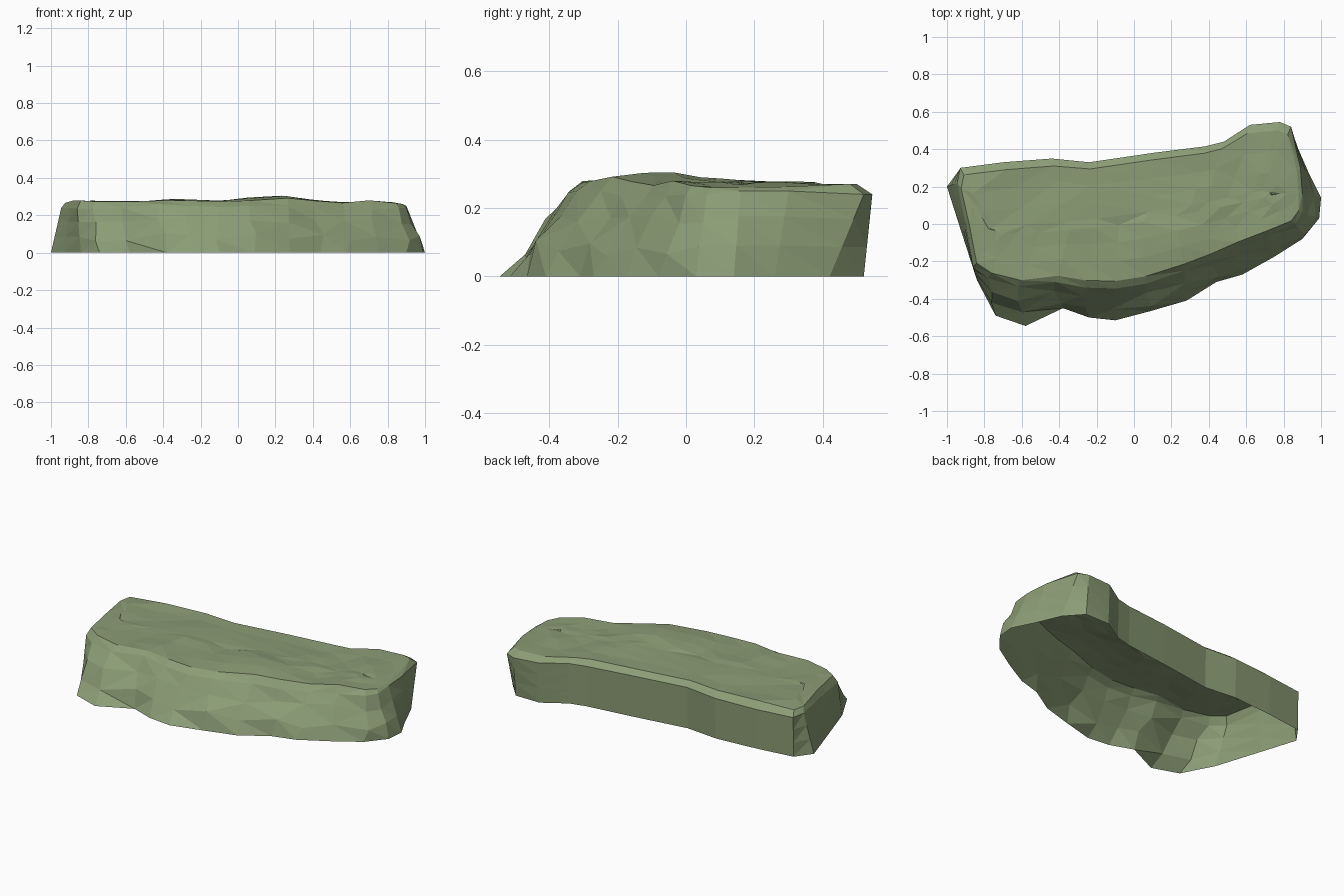
import bpy, bmesh, random
from mathutils import Vector

random.seed(4)

# Outline stations, counter-clockwise seen from above: base x, y, then rim x, y, z
BACK = [(0.78, 0.52, 0.78, 0.545, 0.24), (0.62, 0.52, 0.62, 0.53, 0.245),
        (0.48, 0.435, 0.48, 0.44, 0.245), (0.38, 0.41, 0.38, 0.415, 0.245),
        (0.10, 0.375, 0.10, 0.38, 0.25), (-0.24, 0.325, -0.24, 0.33, 0.25),
        (-0.44, 0.345, -0.44, 0.35, 0.245), (-0.70, 0.325, -0.70, 0.33, 0.24),
        (-0.93, 0.295, -0.93, 0.30, 0.24)]
SIDES_FRONT = [
    (-1.00, 0.20, -0.945, 0.22, 0.24), (-0.93, -0.02, -0.90, 0.00, 0.24),
    (-0.84, -0.30, -0.86, -0.23, 0.235), (-0.74, -0.49, -0.78, -0.29, 0.23),
    (-0.58, -0.545, -0.62, -0.335, 0.24), (-0.38, -0.45, -0.42, -0.31, 0.26),
    (-0.24, -0.50, -0.26, -0.34, 0.25), (-0.10, -0.515, -0.10, -0.345, 0.245),
    (0.09, -0.465, 0.06, -0.32, 0.25), (0.28, -0.41, 0.27, -0.25, 0.25),
    (0.44, -0.31, 0.42, -0.19, 0.235), (0.58, -0.27, 0.57, -0.12, 0.23),
    (0.75, -0.175, 0.72, -0.06, 0.235), (0.90, -0.08, 0.86, 0.00, 0.24),
    (0.99, 0.03, 0.90, 0.06, 0.24), (1.00, 0.14, 0.90, 0.16, 0.25),
    (0.94, 0.26, 0.89, 0.30, 0.25), (0.87, 0.42, 0.84, 0.52, 0.24)]
PROFILE = [(-0.95, .265), (-0.86, .28), (-0.55, .268), (-0.38, .29), (-0.08, .278),
           (0.02, .294), (0.26, .309), (0.52, .266), (0.70, .278), (0.95, .26)]


def top_height(x, y):
    """Height of the weathered top, following the long profile."""
    h = PROFILE[0][1] if x < 0 else PROFILE[-1][1]
    for (x0, z0), (x1, z1) in zip(PROFILE, PROFILE[1:]):
        if x0 <= x <= x1:
            h = z0 + (z1 - z0) * (x - x0) / (x1 - x0)
    away = min(1, abs(y + 0.08) / 0.3)
    return h * (1 - away) + min(h, 0.275) * away


def spine(x):
    """Middle line of the slab that the top rings shrink towards."""
    sx = x * 0.8
    return Vector((sx, 0.03 + 0.14 * sx + 0.06 * sx * sx, 0))


bm = bmesh.new()
stations = BACK + SIDES_FRONT
rings = []

# Side wall: flat at the back and ends, chipped at the front
for t, bulge in ((0, 0), (0.36, 0.012), (0.70, 0.004), (1, 0)):
    ring = []
    for i, (bx, by, rx, ry, rz) in enumerate(stations):
        p = Vector((bx, by, 0)).lerp(Vector((rx, ry, rz)), t)
        if len(BACK) + 2 < i < len(stations) - 3 and 0 < t < 1:
            out = Vector((p.x * 0.4, p.y - 0.1, 0)).normalized()
            p += out * (bulge + random.uniform(-0.016, 0.016))
            p.z += random.uniform(-0.025, 0.025)
            p.x += random.uniform(-0.025, 0.025)
        ring.append(bm.verts.new(p))
    rings.append(ring)

# Top: bevelled lip, then uneven rings closing on the spine
for k, s in enumerate((0.11, 0.38, 0.68, 0.93)):
    ring = []
    for bx, by, rx, ry, rz in stations:
        p = Vector((rx, ry, 0)).lerp(spine(rx), s)
        if k == 1:
            p.x += random.uniform(-0.015, 0.015)
            p.y += random.uniform(-0.015, 0.015)
        p.z = top_height(p.x, p.y) + random.uniform(-0.005, 0.003)
        ring.append(bm.verts.new(p))
    rings.append(ring)

n = len(stations)
for low, high in zip(rings, rings[1:]):
    for i in range(n):
        j = (i + 1) % n
        bm.faces.new((low[i], low[j], high[j], high[i]))
bm.faces.new(rings[-1])          # the underside stays open
bmesh.ops.triangulate(bm, faces=bm.faces[:], quad_method='SHORT_EDGE')

mesh = bpy.data.meshes.new("rock_slab")
bm.to_mesh(mesh)
bm.free()
rock = bpy.data.objects.new("rock_slab", mesh)
bpy.context.collection.objects.link(rock)

# Single mossy stone colour, flat facets
mat = bpy.data.materials.new("moss green stone")
mat.diffuse_color = (0.26, 0.335, 0.18, 1)
mesh.materials.append(mat)
